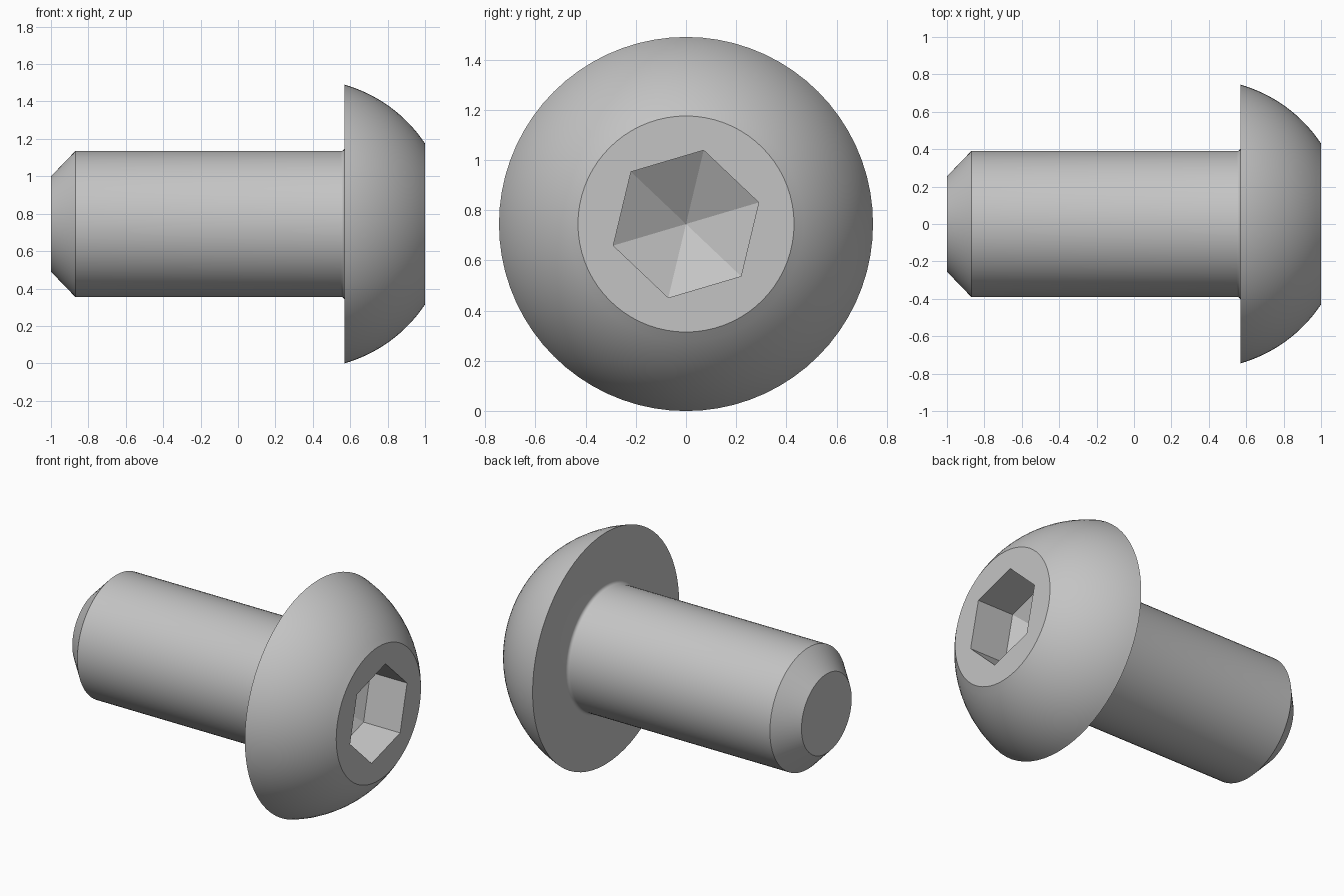
import bpy, bmesh
from math import sin, cos, pi, radians, sqrt
from mathutils import Vector

cube = bpy.data.objects.get("Cube")
if cube:
    bpy.data.objects.remove(cube, do_unlink=True)

AXIS_Z = 0.745   # height of the screw axis
SEGMENTS = 72

steel = bpy.data.materials.new("grey_steel")
steel.use_nodes = True
COLOUR = (0.55, 0.55, 0.55, 1)
steel.diffuse_color = COLOUR
steel.node_tree.nodes["Principled BSDF"].inputs["Base Color"].default_value = COLOUR


def make_object(name, bm):
    bmesh.ops.recalc_face_normals(bm, faces=bm.faces)
    mesh = bpy.data.meshes.new(name)
    bm.to_mesh(mesh)
    bm.free()
    mesh.materials.append(steel)
    obj = bpy.data.objects.new(name, mesh)
    obj.location.z = AXIS_Z
    bpy.context.collection.objects.link(obj)
    return obj


def lathe(name, profile):
    """Spin (x, radius) points around the x axis and cap both ends."""
    bm = bmesh.new()
    verts = [bm.verts.new((x, 0, r)) for x, r in profile]
    edges = [bm.edges.new(pair) for pair in zip(verts, verts[1:])]
    bmesh.ops.spin(bm, geom=verts + edges, cent=(0, 0, 0), axis=(1, 0, 0),
                   angle=2 * pi, steps=SEGMENTS, use_merge=True)
    bmesh.ops.remove_doubles(bm, verts=bm.verts, dist=1e-5)
    bmesh.ops.holes_fill(bm, edges=[e for e in bm.edges if e.is_boundary], sides=0)
    return make_object(name, bm)


# Chamfered shank, small fillet under the head, domed head with flat front
SHANK_R, FILLET, HEAD_X, HEAD_R = 0.39, 0.02, 0.57, 0.745
profile = [(-1, 0.255), (-0.87, SHANK_R)]
for i in range(5):
    a = i / 4 * pi / 2
    profile.append((HEAD_X - FILLET + FILLET * sin(a),
                    SHANK_R + FILLET - FILLET * cos(a)))
DOME_X = 0.355
DOME_R2 = (HEAD_X - DOME_X) ** 2 + HEAD_R ** 2
for i in range(17):
    x = HEAD_X + (1 - HEAD_X) * i / 16
    profile.append((x, sqrt(DOME_R2 - (x - DOME_X) ** 2)))
screw = lathe("button_head_screw", profile)

# Hexagonal socket cutter with a pointed bottom
bm = bmesh.new()
outer, inner = [
    [bm.verts.new((x, 0.302 * cos(a), 0.302 * sin(a)))
     for a in (radians(76.5 + 60 * k) for k in range(6))]
    for x in (1.1, 0.74)]
apex = bm.verts.new(Vector((0.57, 0, 0)))
bm.faces.new(outer)
for k in range(6):
    n = (k + 1) % 6
    bm.faces.new((outer[k], outer[n], inner[n], inner[k]))
    bm.faces.new((inner[k], inner[n], apex))
cutter = make_object("socket_cutter", bm)
cutter.hide_render = True

# Cut the socket, then shade
bpy.context.view_layer.objects.active = screw
screw.select_set(True)
cut = screw.modifiers.new("socket", "BOOLEAN")
cut.operation = "DIFFERENCE"
cut.solver = "EXACT"
cut.object = cutter
bpy.ops.object.modifier_apply(modifier=cut.name)
bpy.data.objects.remove(cutter, do_unlink=True)
bpy.ops.object.shade_smooth_by_angle(angle=radians(31))
